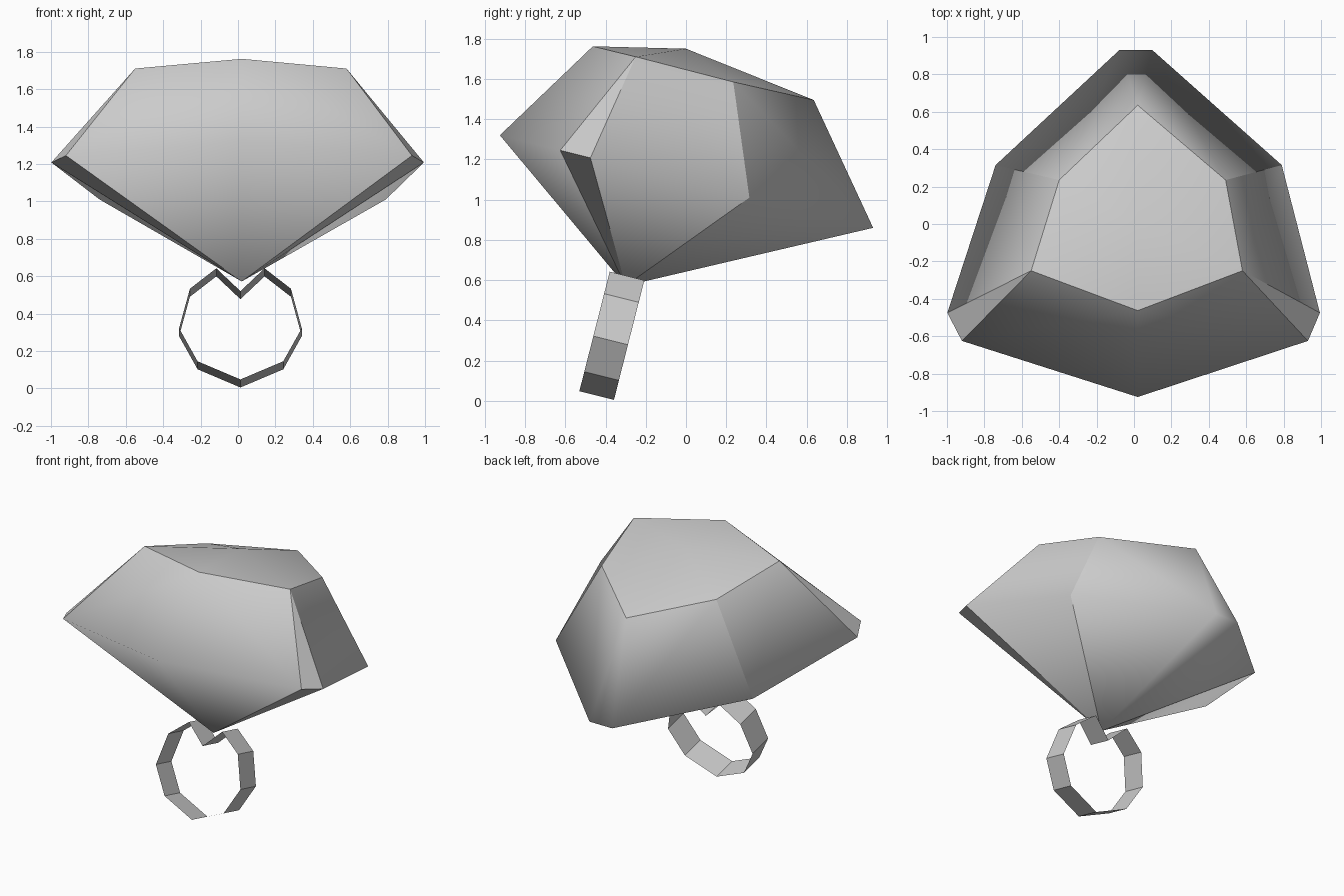
import bpy, bmesh
from mathutils import Vector

cube = bpy.data.objects.get("Cube")
if cube:
    bpy.data.objects.remove(cube, do_unlink=True)

# One grey for stone and band
grey = bpy.data.materials.new("Soft Grey")
grey.use_nodes = True
colour = (0.6, 0.6, 0.6, 1.0)
grey.diffuse_color = colour
bsdf = next(n for n in grey.node_tree.nodes if n.type == 'BSDF_PRINCIPLED')
bsdf.inputs["Base Color"].default_value = colour


def finish(bm, name):
    mesh = bpy.data.meshes.new(name)
    bm.to_mesh(mesh)
    bm.free()
    mesh.materials.append(grey)
    obj = bpy.data.objects.new(name, mesh)
    bpy.context.collection.objects.link(obj)
    return obj


# ---- Gemstone: paired corners are (middle x, half width, y, z)
pairs = {
    "crown_front": (0.015, 0.565, -0.25, 1.71),
    "crown_back": (0.045, 0.445, 0.235, 1.585),
    "corner_front": (0.005, 0.925, -0.625, 1.245),
    "corner_side": (-0.002, 0.996, -0.475, 1.208),
    "girdle_side": (0.025, 0.765, 0.315, 1.01),
    "girdle_back": (0.01, 0.088, 0.93, 0.86),
}
# Single points on the middle line
middles = {
    "table_centre": (0.02, 0.0, 1.75),
    "table_front": (0.02, -0.463, 1.762),
    "table_back": (0.02, 0.635, 1.495),
    "girdle_front": (0.02, -0.925, 1.32),
    "tip": (0.02, -0.30, 0.572),
}

bm = bmesh.new()
points = {name: bm.verts.new(co) for name, co in middles.items()}
for name, (mid, half, y, z) in pairs.items():
    for side in (1, -1):
        points[name, side] = bm.verts.new((mid + side * half, y, z))

region_of = {}


def facet(region, side, *names):
    corners = [points[n] if n in points else points[n, side] for n in names]
    region_of[bm.faces.new(corners)] = region


for s in (1, -1):
    # Low domed table
    facet("table", s, "table_centre", "table_front", "crown_front")
    facet("table", s, "table_centre", "crown_front", "crown_back")
    facet("table", s, "table_centre", "crown_back", "table_back")
    # Front facets
    facet("front", s, "table_front", "crown_front", "corner_front", "girdle_front")
    facet("front", s, "girdle_front", "corner_front", "tip")
    # Narrow corner facets
    facet(("corner", s), s, "crown_front", "corner_front", "corner_side")
    facet(("corner_low", s), s, "corner_front", "corner_side", "tip")
    # Side facets
    facet(("side", s), s, "crown_front", "crown_back", "girdle_side", "corner_side")
    facet(("side", s), s, "corner_side", "girdle_side", "tip")
    # Back facets
    facet("back", s, "crown_back", "table_back", "girdle_back", "girdle_side")
    facet("back", s, "girdle_side", "girdle_back", "tip")

# Narrow strip closing the back
back_pair = [points["girdle_back", s] for s in (1, -1)]
for end in ("table_back", "tip"):
    region_of[bm.faces.new([*back_pair, points[end]])] = "back"

# Smooth inside each group of facets, sharp between groups
bmesh.ops.recalc_face_normals(bm, faces=bm.faces)
for f in bm.faces:
    f.smooth = True
for e in bm.edges:
    e.smooth = len({region_of[f] for f in e.link_faces}) == 1
finish(bm, "gemstone")

# ---- Finger band: thin tilted strip with a notch below the stone
half_outline = [(0, 0.048), (0.229, 0.145), (0.328, 0.322), (0.27, 0.533),
                (0.129, 0.642), (0, 0.52)]
outline = half_outline + [(-x, z) for x, z in half_outline[-2:0:-1]]
across = Vector((0, 0.172, -0.043))

bm = bmesh.new()
front_rim = [Vector((0.013 + x, -0.53 + 0.254 * (z - 0.048), z)) for x, z in outline]
rows = [(bm.verts.new(p), bm.verts.new(p + across)) for p in front_rim]
for (a, b), (c, d) in zip(rows, rows[1:] + rows[:1]):
    bm.faces.new((a, b, d, c))
bmesh.ops.recalc_face_normals(bm, faces=bm.faces)
# Make the band face outward
bm.faces.ensure_lookup_table()
if bm.faces[0].normal.z > 0:
    bmesh.ops.reverse_faces(bm, faces=bm.faces)
finish(bm, "finger_band")
